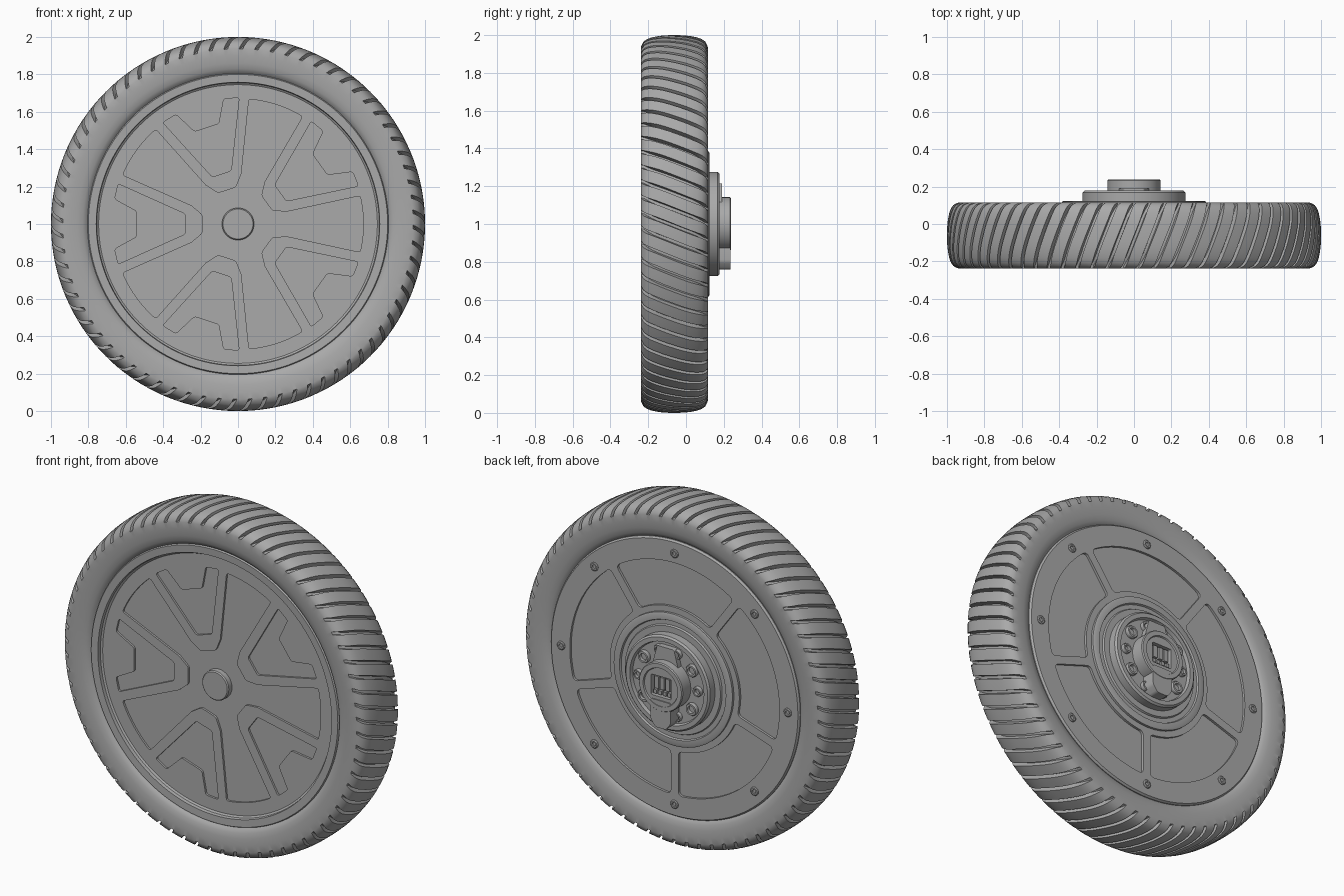
import bpy, bmesh, math
from math import sin, cos, pi, radians

cube = bpy.data.objects.get("Cube")
if cube:
    bpy.data.objects.remove(cube, do_unlink=True)

grey = bpy.data.materials.new("mid_grey")
grey.use_nodes = True
COLOR = (0.4, 0.4, 0.4, 1)
grey.diffuse_color = COLOR
grey.node_tree.nodes["Principled BSDF"].inputs["Base Color"].default_value = COLOR


def finish(name, bm, angle=30):
    bmesh.ops.recalc_face_normals(bm, faces=bm.faces)
    mesh = bpy.data.meshes.new(name)
    bm.to_mesh(mesh)
    bm.free()
    obj = bpy.data.objects.new(name, mesh)
    bpy.context.collection.objects.link(obj)
    mesh.materials.append(grey)
    smooth(obj, angle)
    return obj


def smooth(obj, angle=30):
    bpy.ops.object.select_all(action='DESELECT')
    obj.select_set(True)
    bpy.context.view_layer.objects.active = obj
    bpy.ops.object.shade_smooth_by_angle(angle=radians(angle))


def lathe(name, profile, cx=0, cz=1, sides=128):
    """Turn (radius, y) points around the axle direction; zero radius closes."""
    bm = bmesh.new()
    rings = []
    for r, y in profile:
        if r == 0:
            rings.append([bm.verts.new((cx, y, cz))] * sides)
        else:
            rings.append([bm.verts.new((cx + r * cos(2 * pi * i / sides), y,
                                        cz + r * sin(2 * pi * i / sides)))
                          for i in range(sides)])
    for a, b in zip(rings, rings[1:]):
        for i in range(sides):
            j = (i + 1) % sides
            loop = list(dict.fromkeys((a[i], a[j], b[j], b[i])))
            bm.faces.new(loop)
    return finish(name, bm)


def prism(name, outlines, y0, y1, rounding=0):
    """Extrude (x, z) outlines along y, rounding their sharp corners."""
    bm = bmesh.new()
    for pts in outlines:
        face = bm.faces.new([bm.verts.new((x, y0, 1 + z)) for x, z in pts])
        if rounding:
            corners = [l.vert for l in face.loops if abs(l.calc_angle() - pi) > 0.5]
            bmesh.ops.bevel(bm, geom=corners, offset=rounding, segments=4,
                            profile=0.5, affect='VERTICES')
    out = bmesh.ops.extrude_face_region(bm, geom=bm.faces[:])
    for v in out["geom"]:
        if isinstance(v, bmesh.types.BMVert):
            v.co.y = y1
    return finish(name, bm)


def cut(obj, cutter):
    mod = obj.modifiers.new("cut", 'BOOLEAN')
    mod.operation = 'DIFFERENCE'
    mod.solver = 'EXACT'
    mod.object = cutter
    bpy.context.view_layer.objects.active = obj
    bpy.ops.object.modifier_apply(modifier=mod.name)
    bpy.data.objects.remove(cutter, do_unlink=True)
    smooth(obj)


def polar(r, deg):
    return (r * cos(radians(deg)), r * sin(radians(deg)))


def turn(pts, deg):
    c, s = cos(radians(deg)), sin(radians(deg))
    return [(x * c - z * s, x * s + z * c) for x, z in pts]


def arc(r, a0, a1, n=16):
    return [polar(r, a0 + (a1 - a0) * i / n) for i in range(n + 1)]


# Tyre: half section as (distance from mid plane, radius, groove depth)
MID, LUGS = -0.0615, 72
half = [(0, 1, .03), (.03, .9995, .03), (.06, .998, .03), (.09, .994, .03),
        (.12, .988, .03), (.145, .979, .03), (.163, .966, .026), (.172, .95, .016),
        (.177, .937, 0), (.177, .9, 0), (.174, .86, 0), (.167, .83, 0),
        (.157, .812, 0), (.13, .79, 0)]
section = [(-d, r, g) for d, r, g in half[:0:-1]] + half
stations = [(0, 0), (.38, 0), (.76, 0), (.79, 1), (.97, 1)]
bm = bmesh.new()
rows = []
for d, r, g in section:
    side = 1 if d > 0 else -1
    inx, inr = side * min(abs(d), .1) - d, .9 - r
    size = math.hypot(inx, inr) or 1
    sweep = .045 * sin(pi / 2 * d / .177) + side * .6 * min(1 - r, .06)
    row = []
    for i in range(LUGS):
        for f, deep in stations:
            a = 2 * pi * (i + f) / LUGS - sweep
            k = g * deep / size
            rr = r + inr * k
            row.append(bm.verts.new((rr * cos(a), MID + d + inx * k, 1 + rr * sin(a))))
    rows.append(row)
for a, b in zip(rows, rows[1:]):
    for i in range(len(a)):
        j = (i + 1) % len(a)
        bm.faces.new((a[i], a[j], b[j], b[i]))
finish("tyre", bm, 35)

# Wheel disc with a recessed front and a flat back
disc = lathe("wheel_disc", [(0, -.19), (.745, -.19), (.755, -.197), (.758, -.216),
                            (.8, -.218), (.808, -.205), (.808, .095), (.8, .106),
                            (0, .106)])

# Front pockets: five notched wedges and a five-armed star
wedge_half = [(.287, 10.7), (.675, 18.5), (.673, 11.5), (.545, 7.3)]
wedge = [polar(r, a) for r, a in wedge_half] + [polar(r, -a) for r, a in wedge_half[::-1]]
star = []
for k in range(5):
    valley = [(.25, -.10), (.19, -.05), (.19, .05), (.25, .10)]
    star += arc(.67, 72 * k - 13, 72 * k + 13, 10) + turn(valley, 72 * k + 36)
cut(disc, prism("wedge_cutter", [turn(wedge, 36 + 72 * k) for k in range(5)],
                -.3, -.178, .012))
cut(disc, prism("star_cutter", [star], -.3, -.178, .012))

# Back pockets: five sectors split by straight ribs
sectors = []
for k in range(5):
    inner, outer = [math.degrees(math.asin(.024 / r)) for r in (.42, .68)]
    pts = arc(.68, outer, 72 - outer, 20) + arc(.42, 72 - inner, inner, 20)
    sectors.append(turn(pts, 54 + 72 * k))
cut(disc, prism("sector_cutter", sectors, .092, .2, .025))

# Front axle cap
lathe("axle_cap", [(0, -.214), (.08, -.214), (.086, -.208), (.086, -.17), (0, -.17)],
      sides=48)

# Rim screws with hollow heads
for k in range(8):
    x, z = polar(.735, 45 * k)
    lathe("rim_screw", [(0, .107), (.01, .107), (.012, .113), (.02, .113), (.025, .109),
                        (.025, .1), (0, .1)], x, 1 + z, 20)

# Stepped hub plate and flange with a sunken face
lathe("hub_plate", [(0, .09), (.385, .09), (.385, .12), (.375, .124), (.345, .124),
                    (.34, .114), (.315, .114), (.31, .124), (0, .124)])
lathe("hub_flange", [(0, .1), (.275, .1), (.275, .168), (.265, .178), (.24, .178),
                     (.234, .158), (0, .158)])

# Ring of hollow bolts on the flange
for k in range(10):
    x, z = polar(.192, 36 * k)
    r = .036 if k % 5 in (1, 4) else .028
    lathe("hub_bolt", [(0, .162), (r * .55, .162), (r * .6, .178), (r * .9, .178),
                       (r, .172), (r, .15), (0, .15)], x, 1 + z, 24)

# Centre boss with a lower tab and an upper block
prism("lower_tab", [[(-.065, -.08), (-.065, -.2), (-.035, -.24), (.035, -.24),
                     (.065, -.2), (.065, -.08)]], .15, .236, .012)
prism("upper_block", [[(-.09, .08), (.09, .08), (.055, .215), (-.055, .215)]],
      .15, .19, .01)
boss = lathe("centre_boss", [(0, .15), (.142, .15), (.142, .232), (.137, .238),
                             (.112, .238), (.108, .23), (0, .23)], sides=64)
cut(boss, prism("socket_cutter", [[(-.065, -.06), (.065, -.06), (.065, .06),
                                   (-.065, .06)]], .2, .3, .008))

# Connector blades and pins inside the socket
for i in range(3):
    x = (i - 1) * .036
    prism("socket_blade", [[(x - .014, -.02), (x + .014, -.02), (x + .014, .05),
                            (x - .014, .05)]], .19, .222)
for i in range(4):
    x = (i - 1.5) * .03
    prism("socket_pin", [[(x - .01, -.052), (x + .01, -.052), (x + .01, -.03),
                          (x - .01, -.03)]], .19, .222)
